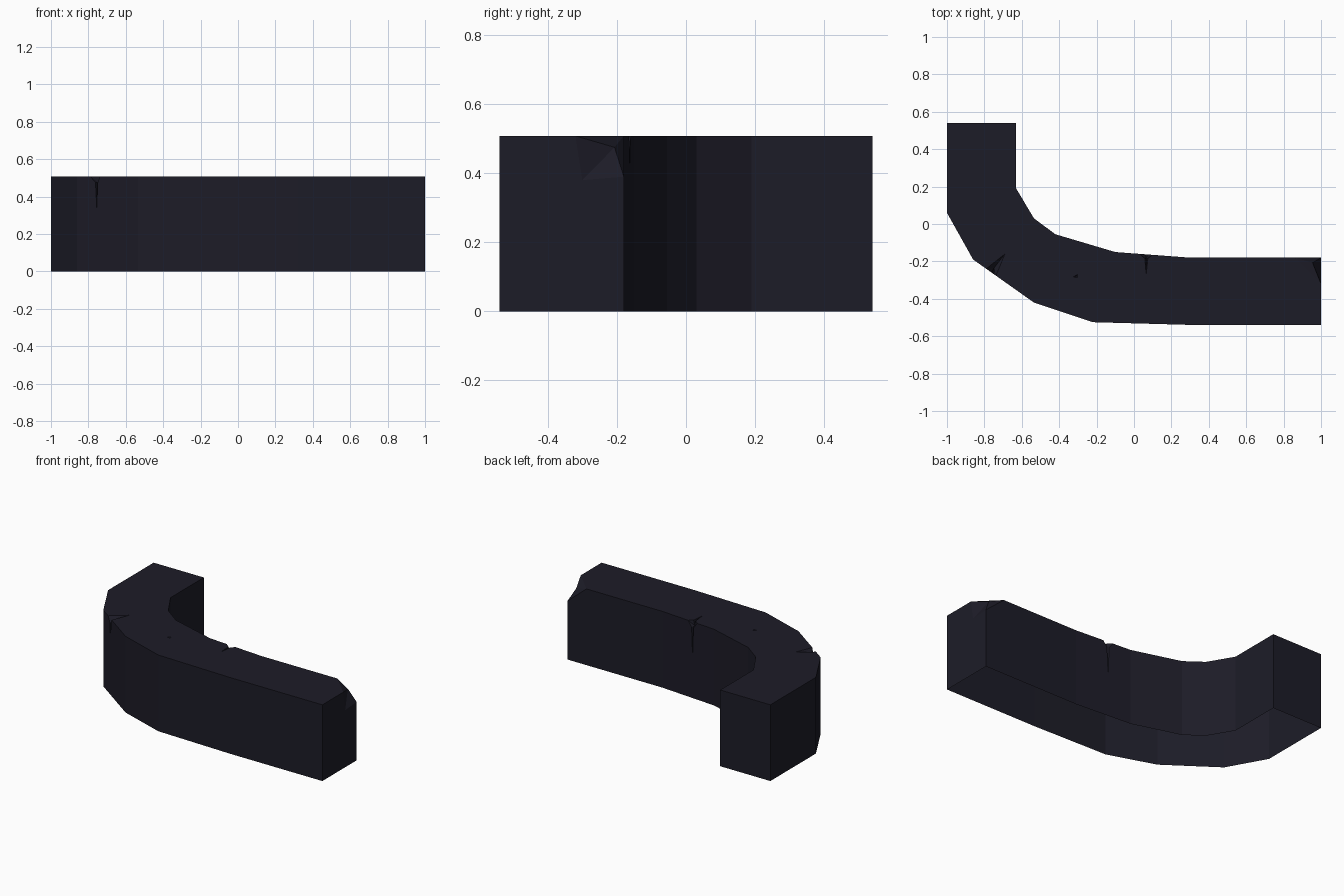
import bpy
import bmesh
from mathutils import Vector

cube = bpy.data.objects.get("Cube")
if cube:
    bpy.data.objects.remove(cube, do_unlink=True)

TOP = 0.508

stone = bpy.data.materials.new("dark slate")
stone.use_nodes = True
colour = (0.012, 0.0115, 0.0205, 1)
stone.diffuse_color = colour
bsdf = stone.node_tree.nodes["Principled BSDF"]
bsdf.inputs["Base Color"].default_value = colour
bsdf.inputs["Roughness"].default_value = 0.9


def finish(bm, name):
    """Turn a bmesh into a linked, flat-shaded object."""
    bmesh.ops.recalc_face_normals(bm, faces=bm.faces)
    mesh = bpy.data.meshes.new(name)
    bm.to_mesh(mesh)
    bm.free()
    mesh.materials.append(stone)
    obj = bpy.data.objects.new(name, mesh)
    bpy.context.collection.objects.link(obj)
    return obj


def chip_cutter(name, apex, rim, outer):
    """Faceted chip: a cone from a buried apex through a rim on the surface."""
    apex = Vector(apex)
    bm = bmesh.new()

    def grow(p):
        return bm.verts.new(apex + (Vector(p) - apex) * 1.4)

    tip, cap = bm.verts.new(apex), grow(outer)
    ring = [grow(p) for p in rim]
    for a, b in zip(ring, ring[1:] + ring[:1]):
        bm.faces.new((tip, a, b))
        bm.faces.new((cap, b, a))
    obj = finish(bm, name)
    obj.hide_render = True
    return obj


# Curved block: plan outline extruded straight up
outer_side = [(-1, 0.54), (-1, 0.06), (-0.86, -0.19), (-0.535, -0.42),
              (-0.22, -0.525), (0.32, -0.54), (1, -0.54)]
inner_side = [(1, -0.18), (0.3, -0.18), (-0.1, -0.15), (-0.42, -0.055),
              (-0.535, 0.03), (-0.63, 0.19), (-0.63, 0.54)]
bm = bmesh.new()
base = bm.faces.new([bm.verts.new((x, y, 0)) for x, y in outer_side + inner_side])
walls = bmesh.ops.extrude_face_region(bm, geom=[base], use_keep_orig=True)
for v in walls["geom"]:
    if isinstance(v, bmesh.types.BMVert):
        v.co.z = TOP
block = finish(bm, "curved_block")

# Broken corner, two edge cracks (wide at the edge, thin further in) and a pit
cutters = [
    chip_cutter("corner_chip", (0.955, -0.207, 0.475),
                [(1, -0.32, TOP), (1, -0.3, 0.38), (1, -0.18, 0.39), (0.86, -0.18, TOP)],
                (1, -0.18, TOP)),
    chip_cutter("inner_crack", (0.066, -0.185, 0.475),
                [(0.03, -0.16, TOP), (0.058, -0.185, TOP), (0.065, -0.27, TOP),
                 (0.074, -0.185, TOP), (0.1, -0.165, TOP), (0.073, -0.163, 0.47),
                 (0.065, -0.162, 0.27), (0.058, -0.162, 0.47)],
                (0.065, -0.162, TOP)),
    chip_cutter("outer_crack", (-0.748, -0.235, 0.475),
                [(-0.79, -0.24, TOP), (-0.76, -0.215, TOP), (-0.69, -0.16, TOP),
                 (-0.738, -0.276, TOP), (-0.75, -0.268, 0.475),
                 (-0.755, -0.264, 0.34), (-0.762, -0.259, 0.475)],
                (-0.762, -0.259, TOP)),
    chip_cutter("pit", (-0.31, -0.28, 0.5),
                [(-0.328, -0.284, TOP), (-0.302, -0.27, TOP), (-0.302, -0.286, TOP)],
                (-0.31, -0.28, TOP)),
]
bpy.context.view_layer.objects.active = block
for cutter in cutters:
    cut = block.modifiers.new(cutter.name, "BOOLEAN")
    cut.operation = "DIFFERENCE"
    cut.solver = "EXACT"
    cut.object = cutter
    bpy.ops.object.modifier_apply(modifier=cut.name)
    bpy.data.objects.remove(cutter, do_unlink=True)

# The block is hollow and open underneath
bm = bmesh.new()
bm.from_mesh(block.data)
underside = [f for f in bm.faces if f.normal.z < -0.9 and f.calc_center_median().z < 0.01]
bmesh.ops.delete(bm, geom=underside, context="FACES")
bm.to_mesh(block.data)
bm.free()
